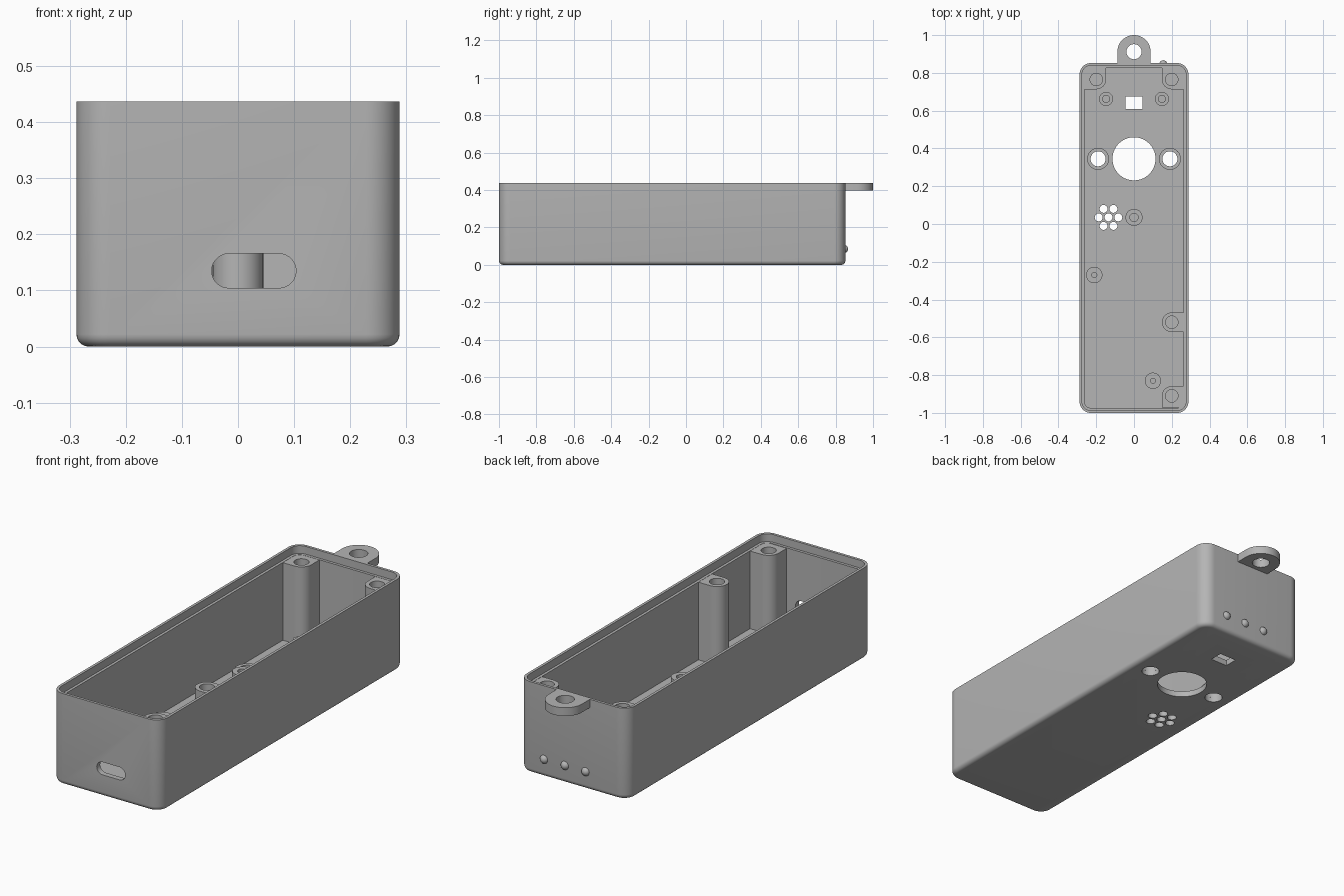
import bpy, bmesh
from math import cos, sin, pi, radians
from mathutils import Matrix

cube = bpy.data.objects.get("Cube")
if cube:
    bpy.data.objects.remove(cube, do_unlink=True)

mat = bpy.data.materials.new("plain grey")
mat.use_nodes = True
GREY = (0.46, 0.46, 0.46, 1)
mat.diffuse_color = GREY
mat.node_tree.nodes["Principled BSDF"].inputs["Base Color"].default_value = GREY

TOP, LEDGE, FLOOR = 0.437, 0.40, 0.028
FRONT, BACK, HALF = -1.0, 0.852, 0.288


def arc(cx, cy, r, a0, a1, n):
    """Points on an arc, angles in degrees."""
    return [(cx + r * cos(radians(a0 + (a1 - a0) * i / n)),
             cy + r * sin(radians(a0 + (a1 - a0) * i / n))) for i in range(n + 1)]


def circle(cx, cy, r, n=40):
    return arc(cx, cy, r, 0, 360, n)[:-1]


def rounded_box(inset, r):
    """Case outline moved inward by inset."""
    x, y0, y1 = HALF - inset - r, FRONT + inset + r, BACK - inset - r
    pts = []
    for i, (cx, cy) in enumerate([(x, y1), (-x, y1), (-x, y0), (x, y0)]):
        pts += arc(cx, cy, r, 90 * i, 90 * i + 90, 10)
    return pts


def prism(name, outline, z0, z1, round_bottom=0, matrix=None):
    bm = bmesh.new()
    base = bm.faces.new([bm.verts.new((x, y, z0)) for x, y in outline])
    rim = list(base.edges)
    ext = bmesh.ops.extrude_face_region(bm, geom=[base], use_keep_orig=True)
    verts = [v for v in ext["geom"] if isinstance(v, bmesh.types.BMVert)]
    bmesh.ops.translate(bm, verts=verts, vec=(0, 0, z1 - z0))
    if round_bottom:
        bmesh.ops.bevel(bm, geom=rim, offset=round_bottom, segments=5,
                        profile=0.5, affect='EDGES')
    if matrix:
        bm.transform(matrix)
    bmesh.ops.recalc_face_normals(bm, faces=bm.faces)
    mesh = bpy.data.meshes.new(name)
    bm.to_mesh(mesh)
    bm.free()
    mesh.materials.append(mat)
    ob = bpy.data.objects.new(name, mesh)
    bpy.context.collection.objects.link(ob)
    return ob


def cut(target, outline, z0, z1, matrix=None):
    """Subtract a prism and discard the cutter."""
    cutter = prism("cutter", outline, z0, z1, matrix=matrix)
    cutter.hide_render = True
    mod = target.modifiers.new("cut", 'BOOLEAN')
    mod.operation, mod.solver, mod.object = 'DIFFERENCE', 'EXACT', cutter
    bpy.context.view_layer.objects.active = target
    bpy.ops.object.modifier_apply(modifier=mod.name)
    bpy.data.objects.remove(cutter, do_unlink=True)


parts = []

# Case shell with cavity and stepped rim
case = prism("case_shell", rounded_box(0, 0.06), 0, TOP, round_bottom=0.022)
cut(case, rounded_box(0.026, 0.034), FLOOR, TOP + 0.1)
cut(case, rounded_box(0.013, 0.047), LEDGE, TOP + 0.1)
parts.append(case)

# Floor openings: large round hole, side holes, window, sound holes
SIDE = [(-0.19, 0.345), (0.19, 0.345)]
cut(case, circle(0, 0.345, 0.114, 64), -0.1, 0.1)
for x, y in SIDE:
    cut(case, circle(x, y, 0.04), -0.1, 0.1)
cut(case, [(-0.045, 0.61), (0.045, 0.61), (0.045, 0.675), (-0.045, 0.675)], -0.1, 0.1)
for x, y in [(-0.135, 0.035)] + circle(-0.135, 0.035, 0.052, 6):
    cut(case, circle(x, y, 0.021, 24), -0.1, 0.1)

# Socket slot through the front wall
slot = arc(0.073, 0.135, 0.0305, -90, 90, 14) + arc(-0.0165, 0.135, 0.0305, 90, 270, 14)
cut(case, slot, 0.9, 1.1, Matrix.Rotation(pi / 2, 4, 'X'))

# Tall screw posts joined to the walls
R = 0.052


def post(name, x, y, wall, sx=1, sy=1):
    """wall: distance to the end wall, or None for a post on a side wall only."""
    reach = 0.264 - abs(x)
    if wall:
        pts = arc(0, 0, R, 180, 270, 10) + [(reach, -R), (reach, wall), (-R, wall)]
    else:
        pts = arc(0, 0, R, 90, 270, 20) + [(reach, -R), (reach, R)]
    ob = prism(name, [(x + sx * px, y + sy * py) for px, py in pts],
               FLOOR - 0.005, LEDGE - 0.001)
    cut(ob, circle(x, y, 0.033), 0.25, TOP)
    parts.append(ob)


post("back_left_post", 0.2, 0.765, 0.065)
post("back_right_post", -0.2, 0.765, 0.065, sx=-1)
post("middle_post", 0.2, -0.52, None)
post("front_post", 0.2, -0.91, 0.062, sy=-1)


# Hollow standoffs on the floor
def standoff(name, x, y, r, hole, top, bottom):
    ob = prism(name, circle(x, y, r), FLOOR - 0.005, top)
    cut(ob, circle(x, y, hole, 24), bottom, top + 0.1)
    parts.append(ob)


for side, (x, y) in zip(("right", "left"), SIDE):
    standoff(side + "_collar", x, y, 0.058, 0.04, 0.05, -0.1)
standoff("centre_standoff", 0, 0.035, 0.045, 0.022, 0.21, 0.1)
standoff("right_board_standoff", -0.21, -0.27, 0.043, 0.013, 0.055, FLOOR)
standoff("front_board_standoff", 0.1, -0.83, 0.043, 0.013, 0.055, FLOOR)

# Stepped locating pins near the window
for side, x in (("right", -0.148), ("left", 0.148)):
    parts.append(prism(side + "_pin_base", circle(x, 0.662, 0.037), FLOOR - 0.005, 0.055))
    parts.append(prism(side + "_pin", circle(x, 0.662, 0.021), 0.05, 0.085))

# Hanging lug on the back rim
lug = prism("hanging_lug", [(0.088, BACK - 0.002)] + arc(0, 0.912, 0.088, 0, 180, 32)
            + [(-0.088, BACK - 0.002)], 0.397, TOP)
cut(lug, circle(0, 0.912, 0.04), 0.3, 0.5)
parts.append(lug)

# Indicator domes on the back wall
for i, x in enumerate((-0.065, 0.045, 0.155)):
    bpy.ops.mesh.primitive_uv_sphere_add(segments=24, ring_count=12, radius=0.021,
                                         location=(x, BACK - 0.006, 0.085))
    dome = bpy.context.object
    dome.name = f"indicator_dome_{i + 1}"
    dome.data.materials.append(mat)
    parts.append(dome)

# Smooth curved walls, keep edges crisp
bpy.ops.object.select_all(action='DESELECT')
for ob in parts:
    ob.select_set(True)
bpy.context.view_layer.objects.active = case
bpy.ops.object.shade_smooth_by_angle(angle=radians(30))
